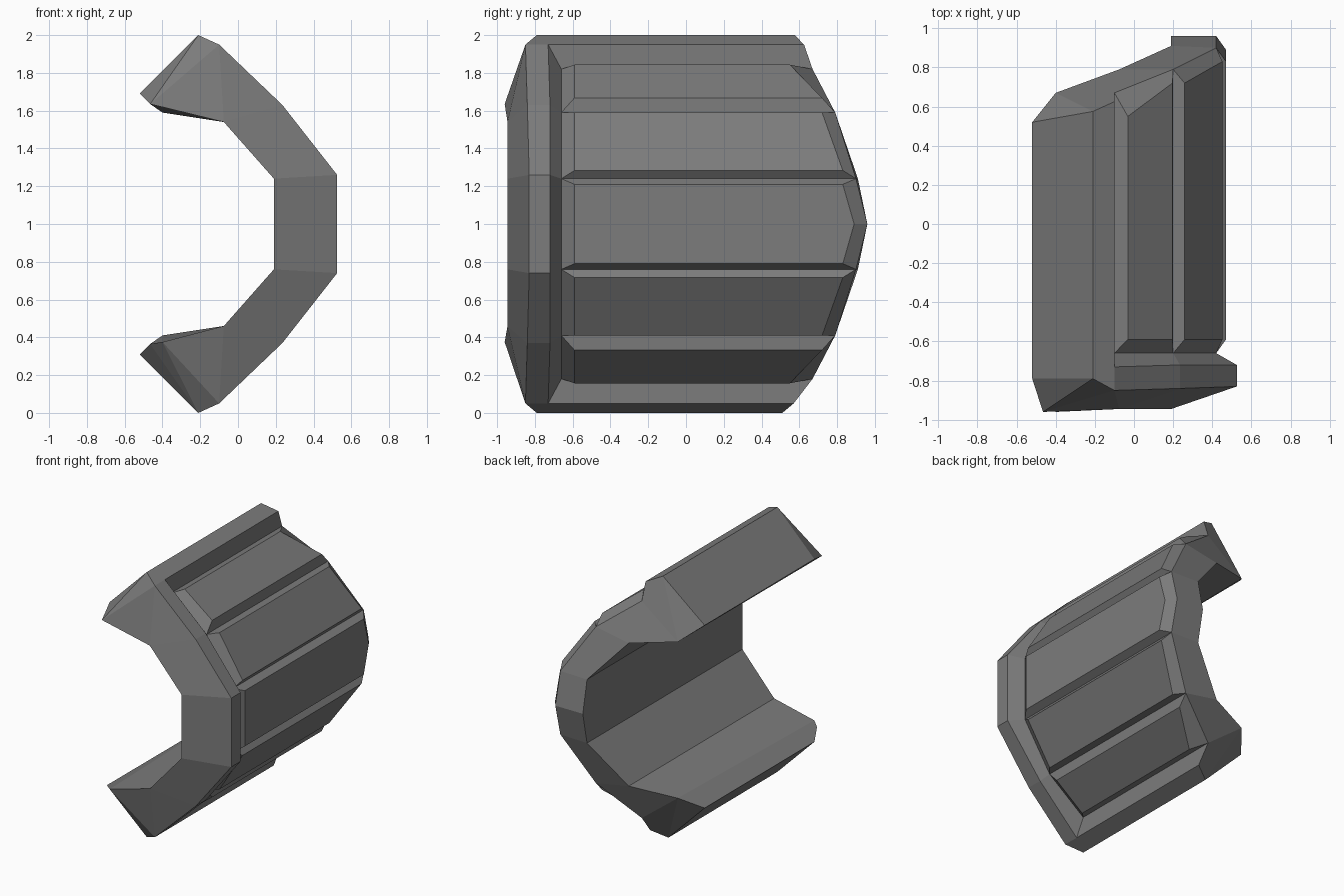
import bpy, bmesh
from mathutils import Vector

if "Cube" in bpy.data.objects:
    bpy.data.objects.remove(bpy.data.objects["Cube"])

bm = bmesh.new()
cache = {}


def vert(p):
    key = tuple(round(c, 4) for c in p)
    if key not in cache:
        cache[key] = bm.verts.new(key)
    return cache[key]


def face(*pts):
    bm.faces.new([vert(p) for p in pts])


def panel(a, b, ya, yb, ta, tb, end_a=0.07, mid=None, height=0.05, end=0.07):
    """Raised bevelled panel between profile points a and b (x, z)."""
    d = Vector((b[0] - a[0], 0, b[1] - a[1])).normalized()
    n = Vector((d.z, 0, -d.x))
    if n.x < 0:
        n = -n
    P = lambda q, y: Vector((q[0], y, q[1]))
    base = [P(a, -.66), P(b, -.66), P(b, yb), P(a, ya)]
    shift = [d * ta, -d * tb, -d * tb, d * ta]
    ends = [end, end, -end, -end_a]
    if mid:
        base.insert(3, Vector(mid))
        shift.insert(3, Vector())
        ends.insert(3, -end)
    top = [p + s + n * height + Vector((0, e, 0))
           for p, s, e in zip(base, shift, ends)]
    for i in range(len(base)):
        j = (i + 1) % len(base)
        face(base[i], base[j], top[j], top[i])
    face(*top)


# Profile corners (x, z offset from the centre height)
A, T, O = (-.52, .69), (-.21, 1.0), (-.10, .95)
R2, R1 = (.235, .63), (.525, .26)                # raised front rim
P3, P2, P1 = (-.10, .82), (.20, .59), (.42, .24)  # recessed shell
TIP, B, I2, I1 = (-.465, .635), (-.40, .59), (-.075, .54), (.19, .24)
BACK = {P3: .67, P2: .79, P1: .90}
mo, mi = (.42, .96, 1), (.19, .96, 1)

for s in (1, -1):
    v = lambda p, y: (p[0], y, 1 + s * p[1])
    w = lambda p: (p[0], 1 + s * p[1])
    yt, yo = (.575, .625) if s > 0 else (.51, .57)
    Af, Tf, Of, O1 = v(A, -.79), v(T, -.79), v(O, -.85), v(O, -.73)
    tip, i2, i1 = v(TIP, -.96), v(I2, -.945), v(I1, -.945)
    Ab, Tb, Ob = v(A, .52), v(T, yt), v(O, yo)
    Bb, i2b, i1b = v(B, .67), v(I2, .79), v(I1, .91)
    p3b, p2b, p1b = (v(p, BACK[p]) for p in (P3, P2, P1))
    # front end (the lower tip is blunted)
    if s > 0:
        face(tip, Af, Tf)
        face(Af, tip, Bb, Ab)
    else:
        blunt, tip = v(TIP, -.90), v((-.40, .625), -.96)
        face(blunt, Af, Tf)
        face(blunt, Tf, tip)
        face(Af, blunt, tip, Bb, Ab)
    face(tip, Tf, Of)
    face(tip, Of, i2)
    face(Of, v(R2, -.84), i2)
    face(v(R2, -.84), v(R1, -.83), i1, i2)
    # front rim and step down to the shell
    face(Of, O1, v(R2, -.72), v(R2, -.84))
    face(v(R2, -.84), v(R2, -.72), v(R1, -.72), v(R1, -.83))
    face(O1, v(P3, -.66), v(P2, -.66), v(R2, -.72))
    face(v(R2, -.72), v(P2, -.66), v(P1, -.66), v(R1, -.72))
    # long edge bar
    face(Af, Tf, Tb, Ab)
    face(Tf, Of, O1, Ob, Tb)
    face(O1, v(P3, -.66), p3b, Ob)
    # inside
    face(tip, i2, i2b, Bb)
    face(i2, i1, i1b, i2b)
    # back end
    face(Ab, Tb, Bb)
    face(Tb, Ob, p3b, Bb)
    face(p3b, p2b, i2b, Bb)
    face(p2b, p1b, i1b, i2b)
    face(p1b, mo, mi, i1b)
    # side panels
    panel(w(P3), w(P2), BACK[P3], BACK[P2], .04, .05, end_a=.12, height=.06)
    panel(w(P2), w(P1), BACK[P2], BACK[P1], .03, .02)

# Centre faces joining both halves
c = lambda p, y, s: (p[0], y, 1 + s * p[1])
face(c(R1, -.83, 1), c(R1, -.83, -1), c(I1, -.945, -1), c(I1, -.945, 1))
face(c(R1, -.83, 1), c(R1, -.72, 1), c(R1, -.72, -1), c(R1, -.83, -1))
face(c(R1, -.72, 1), c(P1, -.66, 1), c(P1, -.66, -1), c(R1, -.72, -1))
face(c(I1, -.945, 1), c(I1, -.945, -1), c(I1, .91, -1), mi, c(I1, .91, 1))
panel((.42, 1.24), (.42, .76), .90, .90, .03, .03, mid=mo)

bmesh.ops.recalc_face_normals(bm, faces=bm.faces)
mesh = bpy.data.meshes.new("curved_guard")
bm.to_mesh(mesh)
bm.free()

# Dark grey finish
mat = bpy.data.materials.new("dark_grey")
mat.diffuse_color = (.2, .2, .2, 1)
mat.use_nodes = True
mat.node_tree.nodes["Principled BSDF"].inputs["Base Color"].default_value = mat.diffuse_color
mesh.materials.append(mat)
bpy.context.collection.objects.link(bpy.data.objects.new("curved_guard", mesh))
